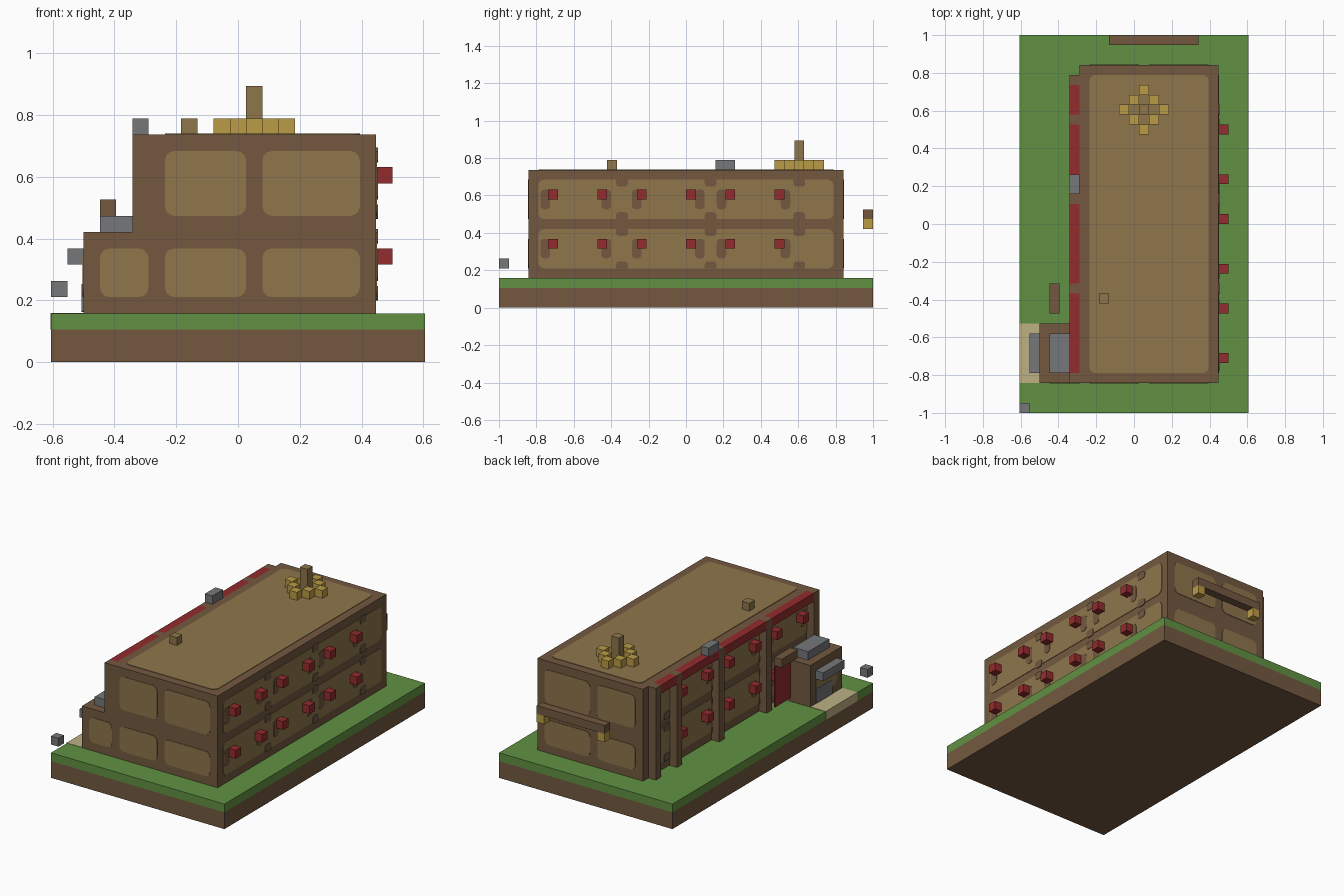
import bpy, bmesh, math
from mathutils import Vector

if "Cube" in bpy.data.objects:
    bpy.data.objects.remove(bpy.data.objects["Cube"], do_unlink=True)

V = 2 / 38  # one block; all sizes below are counted in blocks


def material(name, *rgb):
    lin = [((c / 255 + 0.055) / 1.055) ** 2.4 for c in rgb] + [1]
    m = bpy.data.materials.new(name)
    m.use_nodes = True
    m.diffuse_color = lin
    m.node_tree.nodes["Principled BSDF"].inputs["Base Color"].default_value = lin
    return m


BROWN = material("brown timber", 115, 89, 64)
TAN = material("tan plaster", 142, 118, 75)
GREEN = material("grass green", 97, 145, 66)
GRAY = material("stone gray", 118, 119, 122)
RED = material("dark red", 148, 43, 45)
GOLD = material("gold", 186, 155, 70)
SAND = material("pale sand", 190, 178, 133)


def finish(name, bm, mat):
    bmesh.ops.recalc_face_normals(bm, faces=bm.faces)
    bmesh.ops.scale(bm, vec=(V, V, V), verts=bm.verts)
    mesh = bpy.data.meshes.new(name)
    bm.to_mesh(mesh)
    bm.free()
    mesh.materials.append(mat)
    obj = bpy.data.objects.new(name, mesh)
    bpy.context.collection.objects.link(obj)
    return obj


def box(name, mat, x, y, z):
    """Block spanning three (low, high) ranges."""
    bm = bmesh.new()
    bmesh.ops.create_cube(bm, size=1)
    for v in bm.verts:
        v.co = [(a + b) / 2 + c * (b - a) for (a, b), c in zip((x, y, z), v.co)]
    return finish(name, bm, mat)


def plate(name, mat, axis, side, pos, u, v, radius=0.6, thick=0.06):
    """Thin rounded plate on a wall or roof plane facing side * axis."""
    def place(a, b):
        p = [a, b]
        p.insert(axis, pos)
        return Vector(p)
    bm = bmesh.new()
    r = min(radius, (u[1] - u[0]) / 2.01, (v[1] - v[0]) / 2.01)
    points = []
    corners = ((u[1] - r, v[1] - r), (u[0] + r, v[1] - r),
               (u[0] + r, v[0] + r), (u[1] - r, v[0] + r))
    for i, (cu, cv) in enumerate(corners):
        for k in range(4):
            t = math.pi / 2 * (i + k / 3)
            points.append(place(cu + r * math.cos(t), cv + r * math.sin(t)))
    face = bm.faces.new([bm.verts.new(p) for p in points])
    out = bmesh.ops.extrude_face_region(bm, geom=[face])
    shift = Vector((0, 0, 0))
    shift[axis] = side * thick
    moved = [g for g in out["geom"] if isinstance(g, bmesh.types.BMVert)]
    bmesh.ops.translate(bm, vec=shift, verts=moved)
    return finish(name, bm, mat)


# Ground
box("earth_base", BROWN, (-11.5, 11.5), (-19, 19), (0, 2))
box("grass_layer", GREEN, (-11.5, 11.5), (-19, 19), (2, 3))
box("sand_path", SAND, (-11.54, -9.5), (-16, -10), (2, 3.04))

# Main hall
box("hall_body", BROWN, (-5.5, 8.5), (-16, 16), (3, 14))
plate("roof_panel", TAN, 2, 1, 14, (-4.5, 7.5), (-15, 15))

# Wall panels on the two ends
for end, side in (("front", -1), ("back", 1)):
    for x in ((-4.5, 0.5), (1.5, 7.5)):
        for z in ((4, 7), (9, 13)):
            plate(end + "_wall_panel", TAN, 1, side, 16 * side, x, z)

# Long walls: plaster rows with timber notches and red blocks
for label, side, wall in (("left", 1, 8.5), ("right", -1, -5.5)):
    for low in (4, 9):
        plate(label + "_plaster_row", TAN, 0, side, wall, (-15, 15), (low, low + 4))
        for y in (-6.5, 2.5, 11.5):
            for z in (low - 0.2, low + 3.3):
                plate(label + "_timber_nub", BROWN, 0, side, wall,
                      (y - 0.6, y + 0.6), (z, z + 0.9), 0.3, 0.1)
        for y in (-14.3, -8.1, -5, 1.4, 3.6, 10.1):
            plate(label + "_timber_notch", BROWN, 0, side, wall,
                  (y - 0.5, y + 0.5), (low + 1, low + 3), 0.4, 0.1)
        for y in (-14, -9, -5, 0, 4, 9):
            box(label + "_red_block", RED, sorted((wall, wall + side)),
                (y, y + 1), (low + 2, low + 3))

# Colonnade under a red eave
posts = (-16, -7, 2, 10, 14)
for y in posts:
    box("eave_post", BROWN, (-6.5, -5.5), (y, y + 1), (3, 14))
for a, b in zip(posts, posts[1:]):
    box("red_eave", RED, (-6.5, -5.5), (a + 1, b), (13, 14))
box("eave_stone", GRAY, (-6.5, -5.5), (3, 5), (14, 15))

# Side shed with stone cap, awning and counter
box("shed_body", BROWN, (-9.5, -6.5), (-16, -10), (3, 8))
plate("shed_front_panel", TAN, 1, -1, -16, (-8.5, -5.5), (4, 7))
plate("shed_side_panel", TAN, 0, -1, -9.5, (-15, -11), (4, 7))
plate("shed_counter", GRAY, 0, -1, -9.5, (-14, -11), (3.1, 4.8), 0.1, 0.12)
box("shed_cap", GRAY, (-8.5, -6.5), (-15, -11), (8, 9))
box("shed_awning", GRAY, (-10.5, -9.5), (-15, -11), (6, 7))
box("corner_stone", GRAY, (-11.5, -10.5), (-19, -18), (4, 5))

# Hanging banner beside the shed
box("banner_beam", BROWN, (-8.5, -7.5), (-9, -6), (9, 10))
box("banner_cloth", RED, (-7.62, -7.5), (-9, -6), (4, 9))

# Beam behind the hall with gold ends
box("back_beam", BROWN, (-2.5, 6.5), (18, 19), (9, 10))
for x in (-2.5, 5.5):
    box("beam_lantern", GOLD, (x, x + 1), (18, 19), (8, 9))

# Roof ornaments
box("chimney", TAN, (-3.5, -2.5), (-8, -7), (14, 15))
box("spire", TAN, (0.5, 1.5), (11, 12), (14, 17))
for i in range(-2, 3):
    for j in range(-2, 3):
        if abs(i) + abs(j) == 2:
            box("gold_ring_block", GOLD, (0.5 + i, 1.5 + i), (11 + j, 12 + j), (14, 15))
